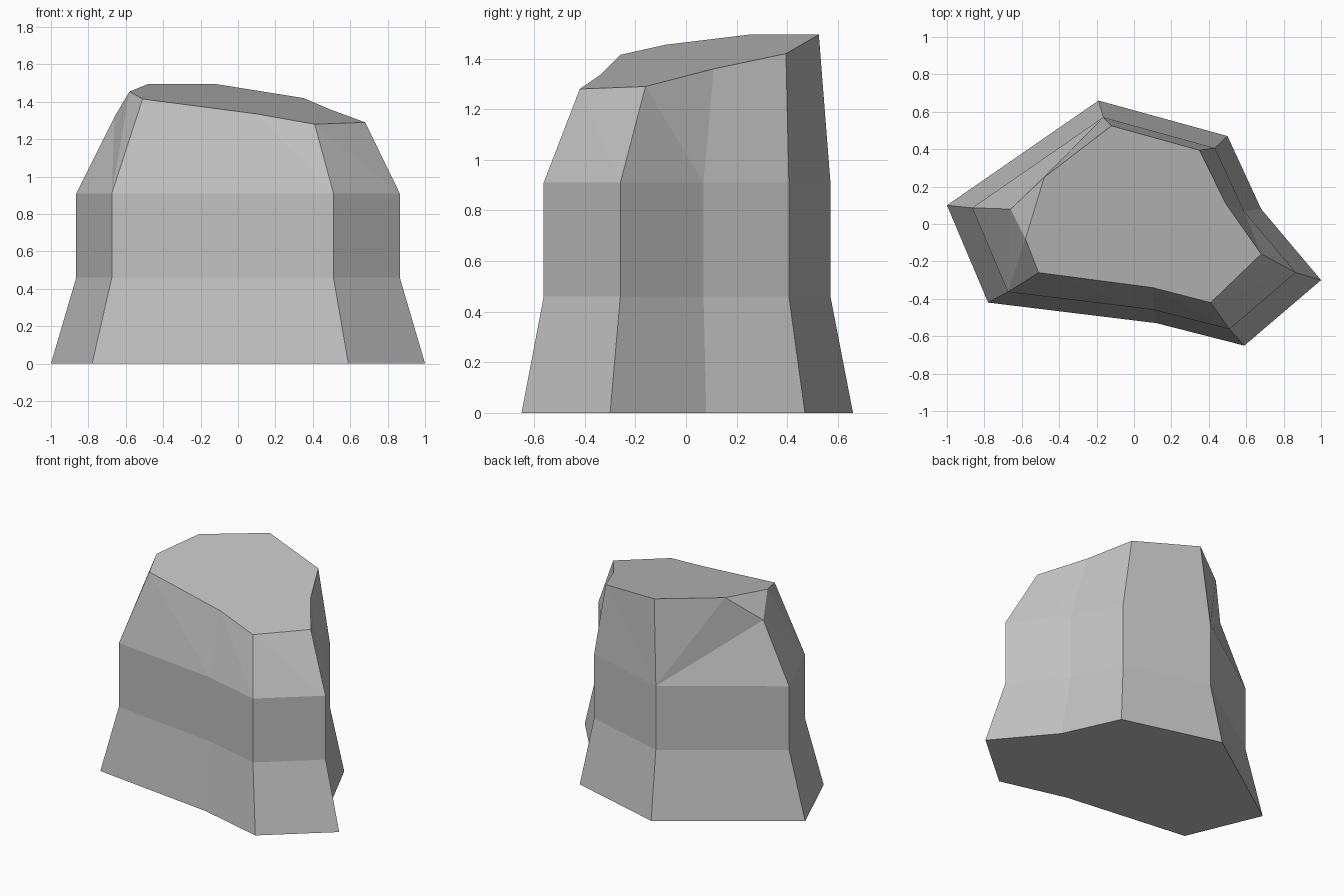
import bpy
import bmesh

default_cube = bpy.data.objects.get("Cube")
if default_cube:
    bpy.data.objects.remove(default_cube, do_unlink=True)

# Stone colour
stone = bpy.data.materials.new("stone_grey")
stone.use_nodes = True
colour = (0.53, 0.53, 0.53, 1)
stone.diffuse_color = colour
stone.node_tree.nodes["Principled BSDF"].inputs["Base Color"].default_value = colour

# Ground outline, counter-clockwise from the far right corner
outline = [(-1, .1), (-.78, -.42), (.12, -.53), (.59, -.65),
           (1, -.3), (.68, .08), (.5, .47), (-.19, .66)]

# Upper corners; the first one sits below the cap, under a chipped corner
crown = [(-.66, .08, 1.32), (-.51, -.26, 1.415), (.1, -.34, 1.335), (.41, -.42, 1.28),
         (.68, -.16, 1.29), (.49, .11, 1.36), (.35, .395, 1.42), (-.12, .525, 1.495)]
chip_front, chip_back = (-.58, -.08, 1.455), (-.48, .25, 1.495)

bm = bmesh.new()


def ring(scale, z):
    return [bm.verts.new((x * scale, y * scale, z)) for x, y in outline]


# Flared foot and upright waist
foot, waist, shoulder = ring(1, 0), ring(.865, .46), ring(.865, .91)
top = [bm.verts.new(p) for p in crown]
front, back = bm.verts.new(chip_front), bm.verts.new(chip_back)
count = len(outline)
for low, high in ((foot, waist), (waist, shoulder)):
    for i in range(count):
        j = (i + 1) % count
        bm.faces.new((low[i], low[j], high[j], high[i]))

# Tapered upper facets
for i in range(1, count - 1):
    bm.faces.new((shoulder[i], shoulder[i + 1], top[i]))
    bm.faces.new((shoulder[i + 1], top[i + 1], top[i]))

# Chipped corner: fans from the two neighbouring shoulder corners
for hub, fan in ((shoulder[1], (top[1], front, top[0], shoulder[0])),
                 (shoulder[-1], (shoulder[0], top[0], back, top[-1]))):
    for a, b in zip(fan, fan[1:]):
        bm.faces.new((hub, a, b))
bm.faces.new((top[0], front, back))

# Sloping cap and flat underside
bm.faces.new(top[1:] + [back, front])
bm.faces.new(foot[::-1])
bmesh.ops.recalc_face_normals(bm, faces=bm.faces[:])

mesh = bpy.data.meshes.new("boulder")
bm.to_mesh(mesh)
bm.free()
mesh.materials.append(stone)
boulder = bpy.data.objects.new("boulder", mesh)
bpy.context.collection.objects.link(boulder)
